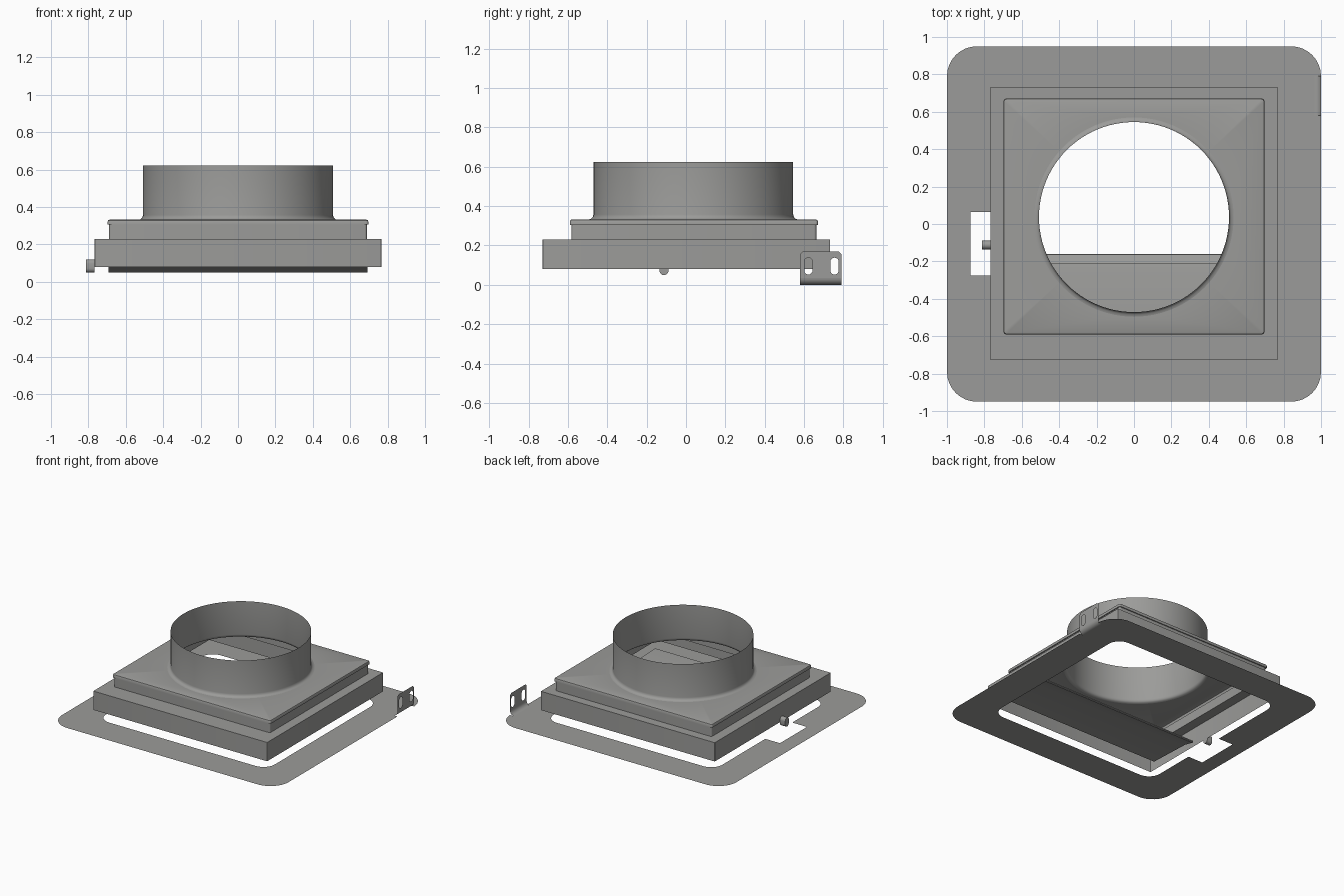
import bpy, bmesh, math
from mathutils import Vector

if "Cube" in bpy.data.objects:
    bpy.data.objects.remove(bpy.data.objects["Cube"])

steel = bpy.data.materials.new("galvanised_grey")
steel.diffuse_color = (0.33, 0.33, 0.32, 1)
steel.use_nodes = True
steel.node_tree.nodes["Principled BSDF"].inputs["Base Color"].default_value = steel.diffuse_color


def arc(cx, cy, r, a0, a1, n):
    return [(cx + r * math.cos(math.radians(a0 + (a1 - a0) * i / n)),
             cy + r * math.sin(math.radians(a0 + (a1 - a0) * i / n))) for i in range(n + 1)]


def round_rect(x0, x1, y0, y1, r, n=8):
    """Counter-clockwise outline, starting at the left end of the bottom-left corner."""
    return (arc(x0 + r, y0 + r, r, 180, 270, n) + arc(x1 - r, y0 + r, r, 270, 360, n)
            + arc(x1 - r, y1 - r, r, 0, 90, n) + arc(x0 + r, y1 - r, r, 90, 180, n))


def finish(name, bm, smooth=True):
    me = bpy.data.meshes.new(name)
    bm.to_mesh(me)
    bm.free()
    ob = bpy.data.objects.new(name, me)
    bpy.context.collection.objects.link(ob)
    me.materials.append(steel)
    if smooth:
        bpy.ops.object.select_all(action='DESELECT')
        bpy.context.view_layer.objects.active = ob
        ob.select_set(True)
        bpy.ops.object.shade_smooth_by_angle(angle=math.radians(35))
    return ob


def ring(bm, pts):
    return [bm.verts.new(p) for p in pts]


def loop_edges(bm, vs):
    out = []
    for a, b in zip(vs, vs[1:] + vs[:1]):
        out.append(bm.edges.get((a, b)) or bm.edges.new((a, b)))
    return out


def loft(bm, rings):
    """Skin closed rings with quads."""
    for lo, hi in zip(rings, rings[1:]):
        n = len(lo)
        for i in range(n):
            j = (i + 1) % n
            bm.faces.new((lo[i], lo[j], hi[j], hi[i]))


def fill(bm, loops, normal):
    """Flat sheet between an outer loop and its holes."""
    edges = [e for l in loops for e in loop_edges(bm, l)]
    res = bmesh.ops.triangle_fill(bm, edges=edges, use_beauty=True, normal=normal)
    for f in res["geom"]:
        if isinstance(f, bmesh.types.BMFace):
            f.normal_update()
            if f.normal.dot(Vector(normal)) < 0:
                f.normal_flip()


def strip(name, profile, place, ends):
    """Extrude an open profile between two end positions."""
    bm = bmesh.new()
    rows = [ring(bm, [place(p, e) for p in profile]) for e in ends]
    for i in range(len(profile) - 1):
        bm.faces.new((rows[0][i], rows[1][i], rows[1][i + 1], rows[0][i + 1]))
    return finish(name, bm)


# Flat trim plate, notched for the bracket fold and for the lever at the left
BX, BY0, BY1 = 0.965, 0.58, 0.79
bm = bmesh.new()
outer = round_rect(-1, 1, -0.95, 0.95, 0.16)
outer[18:18] = [(1, BY0), (BX, BY0), (BX, BY1)]
inner = round_rect(-0.745, 0.745, -0.70, 0.705, 0.10)
inner += [(-0.745, 0.065), (-0.875, 0.065), (-0.875, -0.275), (-0.745, -0.275)]
fill(bm, [ring(bm, [(x, y, 0) for x, y in l]) for l in (outer, inner)], (0, 0, 1))
finish("trim_plate", bm, False)

# Mounting bracket: folded strip and upright tab with two slots
fold = arc(BX, 0.035, 0.035, -90, 0, 6)
strip("bracket_fold", fold, lambda p, y: (p[0], y, p[1]), (BY0, BY1))
bm = bmesh.new()
c = 0.015
tab = [(BY0, 0.035), (BY1, 0.035), (BY1, 0.17 - c), (BY1 - c, 0.17), (BY0 + c, 0.17), (BY0, 0.17 - c)]
loops = [tab] + [arc(y, 0.073, 0.021, 180, 360, 8) + arc(y, 0.117, 0.021, 0, 180, 8)
                 for y in (0.622, 0.755)]
fill(bm, [ring(bm, [(1, y, z) for y, z in l]) for l in loops], (1, 0, 0))
finish("bracket_tab", bm, False)

# Base frame: open sheet box with a shelf around the hood
HX, HY0, HY1 = 0.697, -0.59, 0.67


def hood_ring(inset, z):
    return [(x, y, z) for x, y in round_rect(-HX + inset, HX - inset, HY0 + inset, HY1 - inset, 0.012, 4)]


bm = bmesh.new()
box = [[(x, y, z) for x, y in round_rect(-0.767, 0.767, -0.728, 0.733, 0.004, 4)] for z in (0.08, 0.23)]
loft(bm, [ring(bm, r) for r in box] + [ring(bm, hood_ring(0.008, 0.23))])
finish("base_frame", bm)

# Hood with overhanging cap and a round opening
CY, R, SEG = 0.037, 0.508, 96
bm = bmesh.new()
rings = [ring(bm, hood_ring(i, z)) for i, z in
         ((0.008, 0.23), (0.008, 0.305), (0, 0.305), (0, 0.322), (0.003, 0.329), (0.010, 0.332))]
loft(bm, rings)


def circle(r, z):
    return [(r * math.cos(2 * math.pi * i / SEG), CY + r * math.sin(2 * math.pi * i / SEG), z)
            for i in range(SEG)]


fill(bm, [rings[-1], ring(bm, circle(R + 0.025, 0.332))], (0, 0, 1))
finish("hood", bm)

# Duct collar with a small flared root
bm = bmesh.new()
loft(bm, [ring(bm, circle(R + d, z)) for d, z in
          ((0.025, 0.332), (0.012, 0.335), (0.003, 0.344), (0, 0.357), (0, 0.623))])
finish("duct_collar", bm)

# Damper flap with a folded-back lip
flap = [(-0.60, 0.083), (-0.25, 0.070), (-0.168, 0.050), (-0.160, 0.054), (-0.163, 0.064), (-0.215, 0.088)]
strip("damper_flap", flap, lambda p, x: (x, p[0], p[1]), (0.693, -0.693))

# Lever knob on the left wall
bm = bmesh.new()
knob = arc(-0.112, 0.072, 0.023, 180, 360, 10) + arc(-0.112, 0.097, 0.023, 0, 180, 10)
ends = [ring(bm, [(x, y, z) for y, z in knob]) for x in (-0.813, -0.767)]
loft(bm, ends)
for e in ends:
    bm.faces.new(e)
bmesh.ops.recalc_face_normals(bm, faces=bm.faces[:])
finish("lever_knob", bm)
